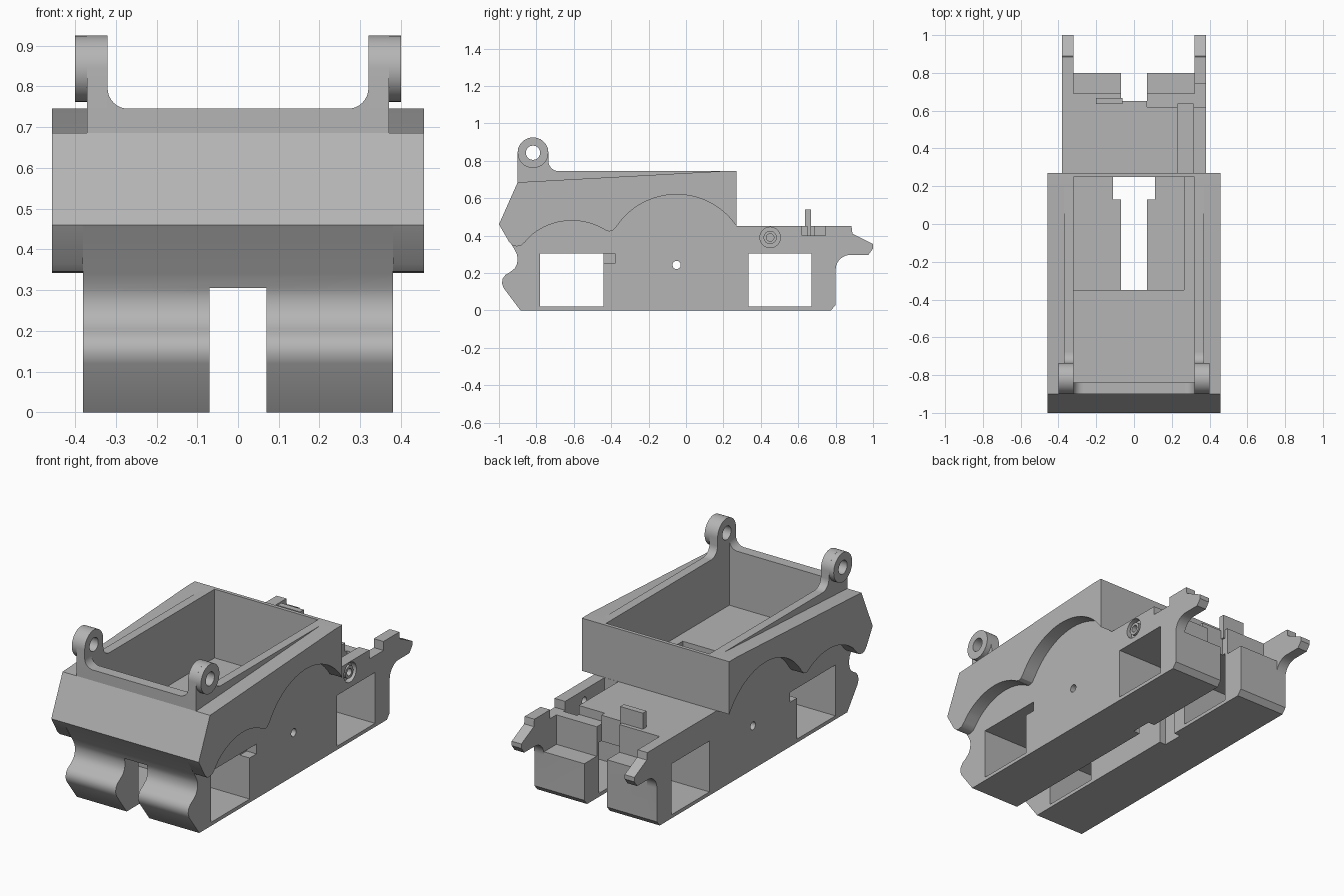
import bpy, bmesh
from math import cos, sin, radians
from mathutils import Vector

cube = bpy.data.objects.get("Cube")
if cube:
    bpy.data.objects.remove(cube, do_unlink=True)

grey = bpy.data.materials.new("plain_grey")
grey.use_nodes = True
grey.diffuse_color = (0.46, 0.46, 0.46, 1)
grey.node_tree.nodes["Principled BSDF"].inputs["Base Color"].default_value = (0.46, 0.46, 0.46, 1)


def arc(u, v, r, start, end, n=16):
    angles = [radians(start + (end - start) * i / n) for i in range(n + 1)]
    return [(u + r * cos(a), v + r * sin(a)) for a in angles]


def prism(name, profile, lo, hi, axis="x"):
    """Extrude a profile of (y, z) along x, or of (x, z) along y."""
    place = (lambda u, v, d: (d, u, v)) if axis == "x" else (lambda u, v, d: (u, d, v))
    bm = bmesh.new()
    face = bm.faces.new([bm.verts.new(place(u, v, lo)) for u, v in profile])
    out = bmesh.ops.extrude_face_region(bm, geom=[face])
    moved = [g for g in out["geom"] if isinstance(g, bmesh.types.BMVert)]
    bmesh.ops.translate(bm, verts=moved, vec=Vector(place(0, 0, hi - lo)))
    bmesh.ops.recalc_face_normals(bm, faces=bm.faces)
    mesh = bpy.data.meshes.new(name)
    bm.to_mesh(mesh)
    bm.free()
    mesh.materials.append(grey)
    ob = bpy.data.objects.new(name, mesh)
    bpy.context.collection.objects.link(ob)
    return ob


def box(name, x0, x1, y0, y1, z0, z1):
    return prism(name, [(y0, z0), (y1, z0), (y1, z1), (y0, z1)], x0, x1)


def rod(name, y, z, r, x0, x1):
    return prism(name, arc(y, z, r, 0, 360, 32)[:-1], x0, x1)


def activate(ob):
    bpy.ops.object.select_all(action="DESELECT")
    ob.select_set(True)
    bpy.context.view_layer.objects.active = ob


def cut(ob, *cutters):
    activate(ob)
    for c in cutters:
        c.hide_render = True
        mod = ob.modifiers.new("cut", "BOOLEAN")
        mod.operation, mod.solver, mod.object = "DIFFERENCE", "EXACT", c
        bpy.ops.object.modifier_apply(modifier=mod.name)
        bpy.data.objects.remove(c, do_unlink=True)


def cavity():
    return box("cavity_cutter", -0.32, 0.32, -0.84, 0.25, 0.43, 1)


# Chassis core with scalloped nose, stepped deck and rear arms
nose = [(-0.925, 0.34), (-0.906, 0.305), (-0.9, 0.28), (-0.903, 0.25), (-0.915, 0.225),
        (-0.94, 0.205), (-0.965, 0.19), (-0.98, 0.17), (-0.984, 0.145), (-0.975, 0.12)]
core = [(-0.885, 0), (0.775, 0), (0.8, 0.03)] + arc(0.88, 0.217, 0.08, 180, 90, 10)
core += [(0.975, 0.297), (1, 0.33), (1, 0.355), (0.89, 0.41), (0.885, 0.45), (0.27, 0.45),
         (0.27, 0.745), (0.2, 0.745), (-0.9, 0.685), (-1, 0.46)] + nose
chassis = prism("chassis", core, -0.38, 0.38)
cut(chassis,
    cavity(),
    # lower well in the hopper floor, and the central slot
    box("well", -0.32, 0.265, -0.35, 0.25, 0.36, 0.6),
    box("gap", -0.07, 0.07, -1.1, 1.1, -0.1, 0.305),
    box("floor_slot", -0.07, 0.07, -0.35, 0.25, 0.2, 0.5),
    box("wide_slot", -0.11, 0.11, 0.13, 0.25, -0.1, 0.5),
    box("rear_slot", -0.07, 0.07, 0.65, 1.1, 0.2, 0.6),
    # space between the arms and the two rear ledges
    box("arm_space", -0.32, 0.32, 0.8, 1.1, -0.1, 0.6),
    box("left_ledge", 0, 0.32, 0.69, 0.85, 0.235, 0.6),
    box("right_ledge", -0.32, 0, 0.69, 0.85, 0.295, 0.6),
    box("left_notch", 0.07, 0.5, 0.62, 0.745, 0.4, 0.6),
    box("deck_groove", 0.23, 0.315, 0.271, 0.635, 0.33, 0.6),
    # side windows and axle hole
    box("front_window", -0.5, 0.5, -0.78, -0.44, 0.02, 0.305),
    box("rear_window", -0.5, 0.5, 0.335, 0.67, 0.02, 0.305),
    rod("axle_hole", -0.05, 0.243, 0.022, -0.5, 0.5),
    rod("pin_hole", 0.45, 0.39, 0.02, 0.28, 0.5))
for s in (-1, 1):
    a, b = sorted((s * 0.32, s * 0.5))
    cut(chassis, box("window_notch", a, b, -0.45, -0.38, 0.25, 0.305))

# Round counterbore with a raised collar around the pin hole
cut(chassis, rod("counterbore", 0.45, 0.39, 0.055, 0.35, 0.5))
collar = rod("pin_collar", 0.45, 0.39, 0.035, 0.345, 0.375)
cut(collar, rod("collar_hole", 0.45, 0.39, 0.02, 0.2, 0.5))

# Raised rim of the hopper, above the sloping side ledges
rim = prism("hopper_rim", [(-0.9, 0.685), (0.2, 0.745), (-0.9, 0.745)], -0.37, 0.37)
cut(rim, cavity())

# Upright catch on the rear deck
box("deck_catch", -0.2, -0.06, 0.635, 0.668, 0.4, 0.54)

# Mirrored side skirts with wheel arches, and hinge lugs
skirt = [(-1, 0.46), (-0.945, 0.365), (-0.925, 0.346), (-0.905, 0.342), (-0.88, 0.348), (-0.86, 0.366)]
skirt += arc(-0.61, 0.14, 0.34, 130, 62, 20) + [(-0.425, 0.426), (-0.41, 0.422), (-0.39, 0.428)]
skirt += arc(-0.05, 0.234, 0.386, 146, 34, 32) + [(0.27, 0.745), (0.2, 0.745), (-0.9, 0.685)]
lug = [(-0.9, 0.69)] + arc(-0.818, 0.843, 0.082, 180, 0, 24)
lug += arc(-0.681, 0.8, 0.055, 180, 270, 8) + [(-0.68, 0.7)]
for side, s in (("left", 1), ("right", -1)):
    def span(p, q):
        return sorted((s * p, s * q))
    prism(side + "_skirt", skirt, *span(0.38, 0.457))
    post = prism(side + "_hinge_post", lug, *span(0.32, 0.37))
    hub = rod(side + "_hinge_hub", -0.818, 0.843, 0.082, *span(0.37, 0.4))
    for part in (post, hub):
        cut(part, rod("hinge_hole", -0.818, 0.843, 0.038, *span(0.2, 0.5)))
    fillet = arc(0.27, 0.795, 0.05, 270, 360, 8) + [(0.32, 0.745)]
    prism(side + "_post_fillet", [(s * x, z) for x, z in fillet], -0.9, -0.84, "y")

# Smooth the curves, keep the edges sharp
for ob in list(bpy.context.scene.objects):
    if ob.type == "MESH" and ob.data.materials and ob.data.materials[0] == grey:
        activate(ob)
        bpy.ops.object.shade_smooth_by_angle(angle=radians(30))
